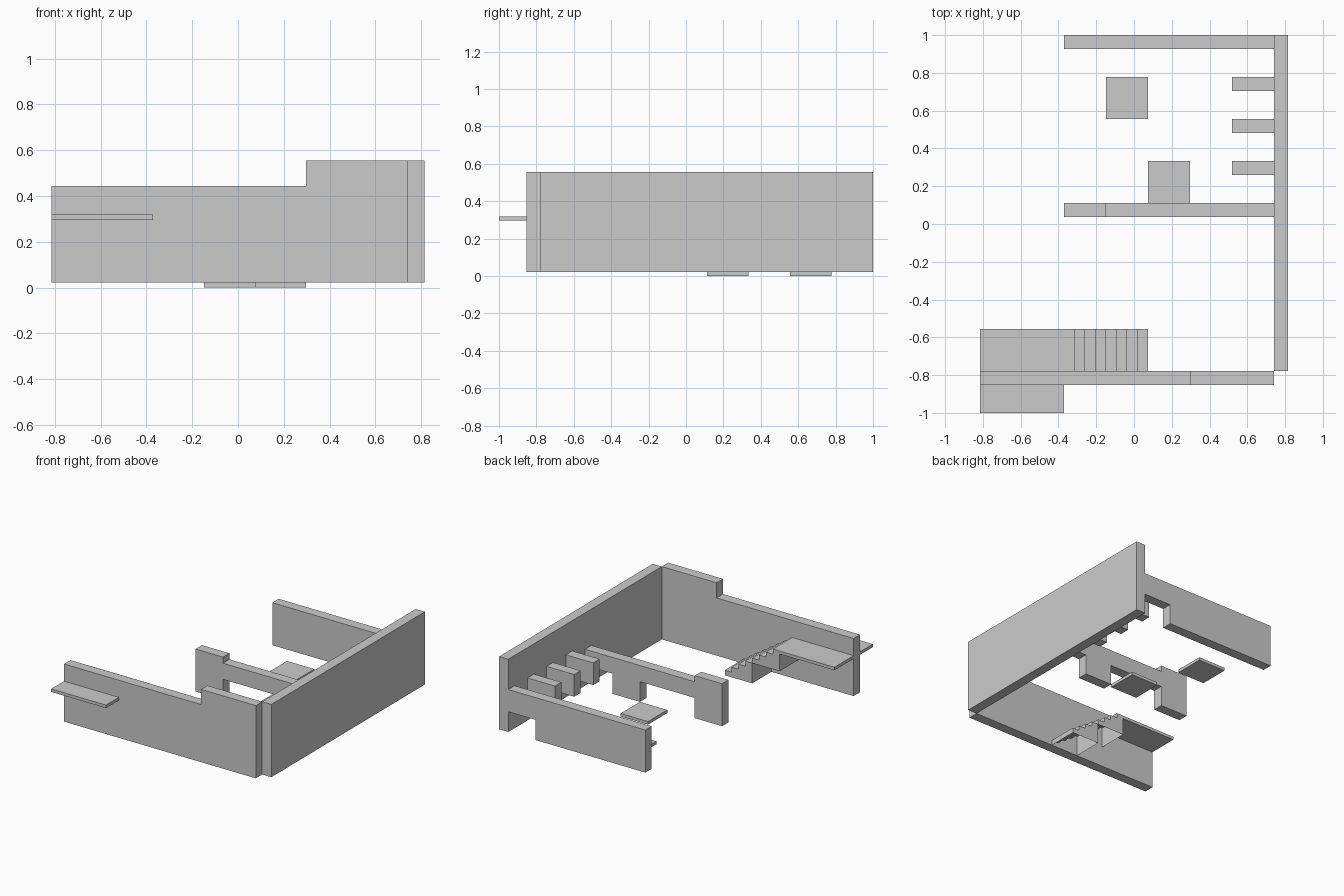
import bpy, bmesh

if "Cube" in bpy.data.objects:
    bpy.data.objects.remove(bpy.data.objects["Cube"])

U = 2 / 27          # one grid module
B = 0.3             # floor level (pad thickness) in modules
DOOR = 2.3          # underside of lintels
LOW, MID, HIGH = 4.5, 6.0, 7.5


def finish(name, bm):
    bmesh.ops.remove_doubles(bm, verts=bm.verts, dist=1e-5)
    bmesh.ops.recalc_face_normals(bm, faces=bm.faces)
    mesh = bpy.data.meshes.new(name)
    bm.to_mesh(mesh)
    bm.free()
    obj = bpy.data.objects.new(name, mesh)
    bpy.context.collection.objects.link(obj)
    return obj


def extrude_profile(name, profile, y0, y1, open_bottom=False):
    """Extrude an x/z outline along y. The last edge is the bottom."""
    bm = bmesh.new()
    near = [bm.verts.new((x * U, y0 * U, z * U)) for x, z in profile]
    far = [bm.verts.new((x * U, y1 * U, z * U)) for x, z in profile]
    bm.faces.new(near)
    bm.faces.new(far[::-1])
    n = len(profile)
    for i in range(n - 1 if open_bottom else n):
        j = (i + 1) % n
        bm.faces.new((near[i], far[i], far[j], near[j]))
    return finish(name, bm)


def box(name, x0, x1, y0, y1, z0, z1):
    return extrude_profile(name, [(x0, z0), (x0, z1), (x1, z1), (x1, z0)], y0, y1)


# Outer walls
box("right_wall", 10, 11, -10.5, 13.5, B, HIGH)
extrude_profile("front_wall", [(-11, B), (-11, MID), (4, MID), (4, HIGH),
                               (10, HIGH), (10, B)], -11.5, -10.5)

# Back wall with a doorway next to the right wall
extrude_profile("back_wall", [(-5, B), (-5, LOW), (10, LOW), (10, DOOR),
                              (7, DOOR), (7, B)], 12.5, 13.5)

# Inner wall with a raised end and two openings
extrude_profile("inner_wall", [(-5, B), (-5, LOW), (-2, LOW), (-2, 3.9), (10, 3.9),
                               (10, DOOR), (7, DOOR), (7, B), (4, B), (4, DOOR),
                               (-2, DOOR), (-2, B)], 0.5, 1.5)

# Hanging beams on the right wall
for i, y in enumerate((3.5, 6.5, 9.5)):
    box(f"beam_{i + 1}", 7, 10, y, y + 1, DOOR, LOW)

# Floor pads
box("floor_pad_left", -2, 1, 7.5, 10.5, 0, B)
box("floor_pad_right", 1, 4, 1.5, 4.5, 0, B)

# Landing inside and ledge outside the front wall
box("landing", -11, -5, -10.5, -7.5, 4.0, 4.3)
box("outer_ledge", -11, -5, -13.5, -11.5, 4.0, 4.3)

# Two hollow stair flights of four steps, open underneath
for i, (x, z) in enumerate(((1, B), (-2, DOOR))):
    outline = [(x, z)]
    for s in range(4):
        outline += [(x - 0.75 * s, z + 0.5 * (s + 1)),
                    (x - 0.75 * (s + 1), z + 0.5 * (s + 1))]
    outline.append((x - 3, z))
    extrude_profile(f"stair_flight_{i + 1}", outline, -10.5, -7.5, open_bottom=True)
